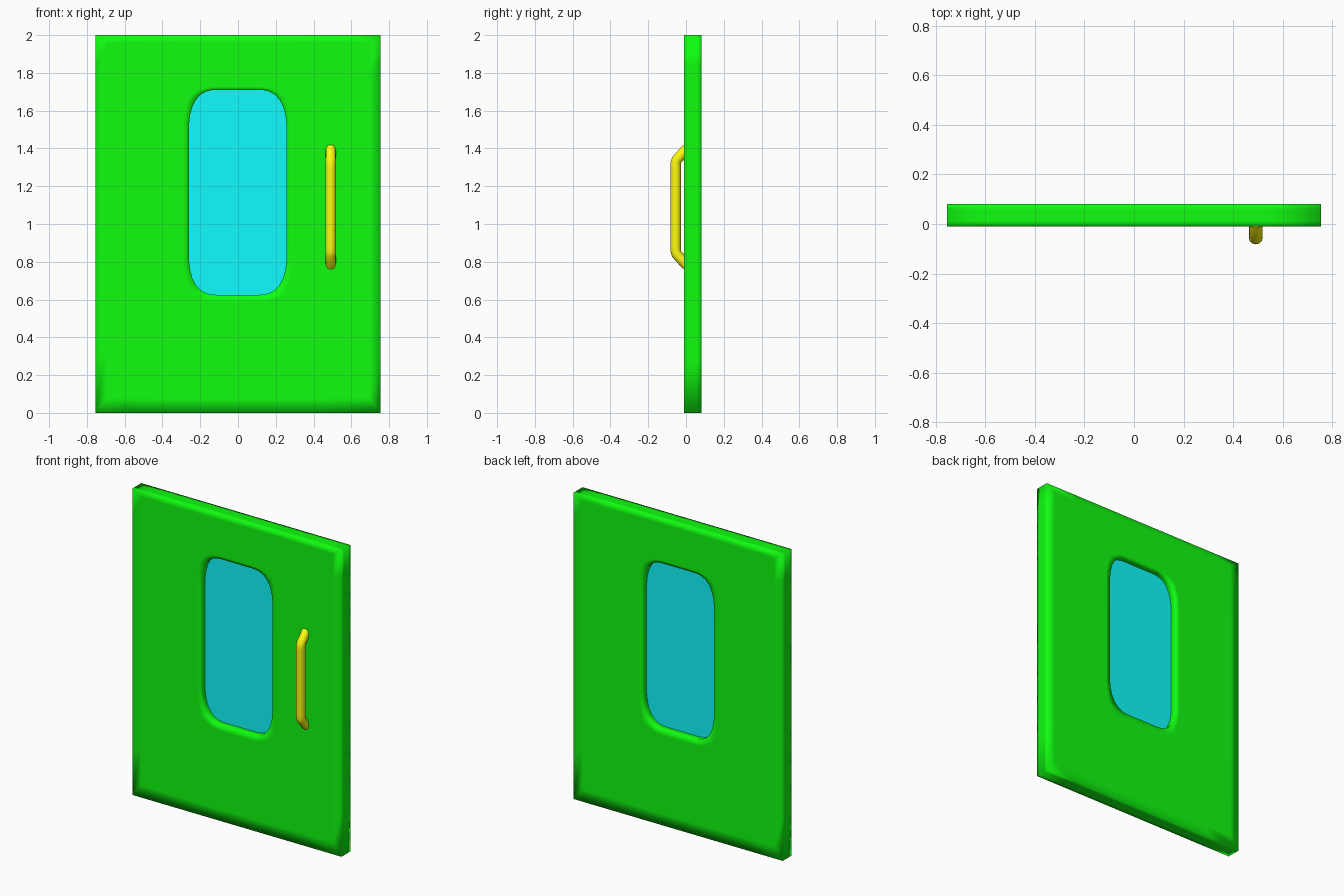
import bpy, bmesh, math

if "Cube" in bpy.data.objects:
    bpy.data.objects.remove(bpy.data.objects["Cube"])

def material(name, rgb):
    m = bpy.data.materials.new(name)
    m.diffuse_color = (*rgb, 1)
    m.use_nodes = True
    m.node_tree.nodes["Principled BSDF"].inputs["Base Color"].default_value = m.diffuse_color
    return m

def add_mesh(name, bm, mat, smooth):
    bmesh.ops.recalc_face_normals(bm, faces=bm.faces)
    for f in bm.faces:
        f.smooth = smooth
    me = bpy.data.meshes.new(name)
    bm.to_mesh(me)
    bm.free()
    me.materials.append(mat)
    ob = bpy.data.objects.new(name, me)
    bpy.context.collection.objects.link(ob)
    return ob

def outline(x0, x1, z0, z1, flat, power, n=8):
    """Rectangle outline in x, z; flat = straight-run limits, power = corner
    squareness (None gives sharp corners)."""
    fx0, fx1, fz0, fz1 = flat
    corners = [(fx1, fz1, x1 - fx1, z1 - fz1), (fx0, fz1, fx0 - x0, z1 - fz1),
               (fx0, fz0, fx0 - x0, fz0 - z0), (fx1, fz0, x1 - fx1, fz0 - z0)]
    pts = []
    for q, (cx, cz, rx, rz) in enumerate(corners):
        for i in range(n + 1):
            a = (q + i / n) * math.pi / 2
            c, s = math.cos(a), math.sin(a)
            m = (abs(c)**power + abs(s)**power)**(1 / power) if power else max(abs(c), abs(s))
            pts.append((cx + rx * c / m, cz + rz * s / m))
    return pts

green = material("door_green", (0.005, 0.98, 0.005))
cyan = material("glass_cyan", (0.005, 0.98, 1.0))
yellow = material("handle_yellow", (1.0, 0.98, 0.005))

W, FRONT, BACK = 0.755, -0.011, 0.081
FLAT = (-0.11, 0.107, 0.845, 1.49)
hole = outline(-0.26, 0.257, 0.625, 1.71, FLAT, 2.5)
rim = outline(-W, W, 0, 2, FLAT, None)

# Door: cross-section swept round the window, smooth over its edges
radial = [0, 0.06, 0.5, 0.88, 1]
depth = [FRONT + (BACK - FRONT) * k / 4 for k in range(5)]
section = ([(t, FRONT) for t in radial] + [(1, y) for y in depth[1:]]
           + [(t, BACK) for t in radial[-2::-1]] + [(0, y) for y in depth[3:0:-1]])
bm = bmesh.new()
rings = [[bm.verts.new((hx + (ox - hx) * t, y, hz + (oz - hz) * t)) for t, y in section]
         for (hx, hz), (ox, oz) in zip(hole, rim)]
for r, a in enumerate(rings):
    b = rings[(r + 1) % len(rings)]
    for k in range(len(section)):
        j = (k + 1) % len(section)
        bm.faces.new((a[k], a[j], b[j], b[k]))
add_mesh("door", bm, green, True)

# Thin glass pane set halfway into the opening
bm = bmesh.new()
pane = bm.faces.new([bm.verts.new((x, 0.031, z)) for x, z in hole])
ext = bmesh.ops.extrude_face_region(bm, geom=[pane], use_keep_orig=True)
moved = [v for v in ext["geom"] if isinstance(v, bmesh.types.BMVert)]
bmesh.ops.translate(bm, verts=moved, vec=(0, 0.008, 0))
add_mesh("window_glass", bm, cyan, False)

# Pull handle: a bent tube whose ends sink into the door
top = [(-0.054, 1.30), (-0.054, 1.325), (-0.049, 1.34), (-0.01, 1.383), (0.006, 1.40)]
mid = 1.09
path = [(y, 2 * mid - z) for y, z in reversed(top)] + top
cu = bpy.data.curves.new("handle", 'CURVE')
cu.dimensions, cu.bevel_depth, cu.bevel_resolution, cu.use_fill_caps = '3D', 0.028, 4, True
spline = cu.splines.new('POLY')
spline.points.add(len(path) - 1)
for p, (y, z) in zip(spline.points, path):
    p.co = (0.491, y, z, 1)
handle = bpy.data.objects.new("handle", cu)
bpy.context.collection.objects.link(handle)
handle.select_set(True)
bpy.context.view_layer.objects.active = handle
bpy.ops.object.convert(target='MESH')
handle = bpy.context.object
handle.data.materials.clear()
handle.data.materials.append(yellow)
bpy.ops.object.shade_smooth_by_angle(angle=math.radians(50))
